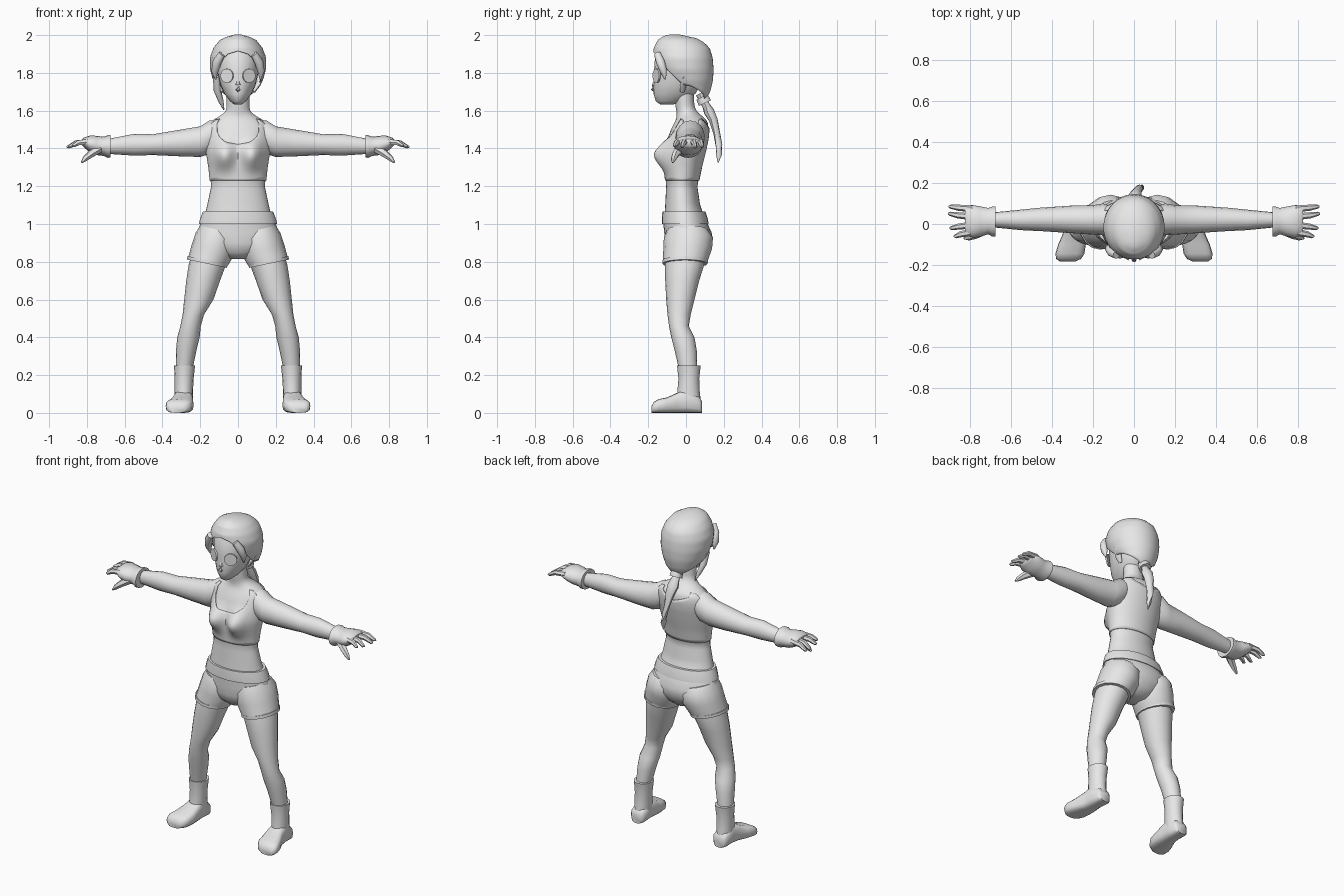
import bpy, bmesh, math
from mathutils import Vector

GREY = bpy.data.materials.new("plain_grey")
GREY.diffuse_color = (0.8, 0.8, 0.8, 1)


def finish(name, bm, mirror=False, solid=0, angle=50):
    bmesh.ops.recalc_face_normals(bm, faces=bm.faces)
    me = bpy.data.meshes.new(name)
    bm.to_mesh(me)
    bm.free()
    me.materials.append(GREY)
    ob = bpy.data.objects.new(name, me)
    bpy.context.collection.objects.link(ob)
    bpy.context.view_layer.objects.active = ob
    ob.select_set(True)
    bpy.ops.object.shade_smooth_by_angle(angle=math.radians(angle))
    ob.select_set(False)
    if solid:
        m = ob.modifiers.new("thickness", 'SOLIDIFY')
        m.thickness, m.offset = solid, 1
    if mirror:
        ob.modifiers.new("mirror", 'MIRROR')
    return ob


def skin(name, rows, caps=(True, True), **kw):
    """Bridge closed rows of points into a surface."""
    bm = bmesh.new()
    vs = [[bm.verts.new(p) for p in r] for r in rows]
    n = len(vs[0])
    for a, b in zip(vs, vs[1:]):
        for i in range(n):
            bm.faces.new((a[i], a[(i + 1) % n], b[(i + 1) % n], b[i]))
    for row, cap in zip((vs[0], vs[-1]), caps):
        if cap:
            bm.faces.new(row)
    return finish(name, bm, **kw)


def loft(name, axis, rings, n=16, power=1, tilt=0, **kw):
    """Rings are (position on axis, low a, high a, low b, high b)."""
    def bend(t):
        return math.copysign(abs(t) ** power, t)
    rows = []
    for p, a0, a1, b0, b1 in rings:
        row = []
        for i in range(n):
            t = 2 * math.pi * i / n
            c, s = bend(math.cos(t)), bend(math.sin(t))
            a, b = (a0 + a1) / 2 + c * (a1 - a0) / 2, (b0 + b1) / 2 + s * (b1 - b0) / 2
            row.append({'z': (a, b, p + tilt * c), 'x': (p, a, b), 'y': (a, p, b)}[axis])
        rows.append(row)
    return skin(name, rows, **kw)


def tube(name, pts, n=8, flat=1, **kw):
    """Tapered tube through (x, y, z, radius) points."""
    rows = []
    for i, p in enumerate(pts):
        d = Vector(pts[min(i + 1, len(pts) - 1)][:3]) - Vector(pts[max(i - 1, 0)][:3])
        q = d.to_track_quat('Z', 'Y')
        rows.append([Vector(p[:3]) + q @ Vector((p[3] * math.cos(2 * math.pi * k / n),
                     flat * p[3] * math.sin(2 * math.pi * k / n), 0)) for k in range(n)])
    return skin(name, rows, **kw)


def lerp(table, t):
    if t <= table[0][0]:
        return table[0][1:]
    for a, b in zip(table, table[1:]):
        if t <= b[0]:
            f = (t - a[0]) / (b[0] - a[0])
            return [u + (v - u) * f for u, v in zip(a[1:], b[1:])]
    return table[-1][1:]


def point(profile, ang, z, off=0, bust=0):
    """Point on a (z, half width, front y, back y) body; angle 0 faces front."""
    w, f, b = lerp(profile, z)
    x = (w + off) * math.sin(ang)
    y = (f + b) / 2 - ((b - f) / 2 + off) * math.cos(ang)
    if bust and math.cos(ang) > 0:
        y -= bust * math.exp(-((abs(x) - .075) / .052) ** 2 - ((z - 1.365) / .07) ** 2)
    return (x, y, z)


def sheet(name, profile, lo, hi, rows=16, n=48, off=0, bust=0, caps=(False, False), **kw):
    """Body surface between two edge heights that vary with angle in degrees."""
    out = []
    for r in range(rows + 1):
        row = []
        for i in range(n):
            d = 360 * i / n
            e = min(d, 360 - d)
            a, b = lerp(lo, e)[0], lerp(hi, e)[0]
            row.append(point(profile, math.radians(d), a + (b - a) * r / rows, off, bust))
        out.append(row)
    return skin(name, out, caps=caps, **kw)


# torso, neck and sleeveless top
body = [(1.03, .18, -.115, .10), (1.1, .163, -.11, .075), (1.2, .142, -.105, .06),
        (1.3, .152, -.11, .08), (1.38, .165, -.11, .10), (1.45, .172, -.095, .115),
        (1.5, .168, -.08, .12), (1.54, .152, -.06, .115), (1.56, .115, -.05, .10),
        (1.59, .068, -.05, .062), (1.62, .06, -.055, .045), (1.7, .06, -.06, .04)]
sheet("torso", body, [(0, 1.03)], [(0, 1.7)], rows=40, n=32, bust=.065, caps=(True, True))
sheet("tank_top", body, [(0, 1.23)],
      [(0, 1.42), (22, 1.43), (38, 1.47), (48, 1.555), (62, 1.55), (72, 1.47), (90, 1.42),
       (108, 1.47), (118, 1.55), (135, 1.555), (148, 1.53), (180, 1.50)],
      n=72, bust=.065, solid=.005)

# shorts
loft("shorts_hips", 'z', [(1.03, -.195, .195, -.12, .105), (1.0, -.2, .2, -.12, .115),
     (.95, -.218, .218, -.115, .138), (.9, -.215, .215, -.115, .135),
     (.85, -.14, .14, -.1, .11), (.815, -.06, .06, -.06, .07)], n=24)
loft("shorts_legs", 'z', [(.97, .02, .2, -.1, .115), (.93, .005, .225, -.117, .143),
     (.87, .012, .245, -.12, .138), (.795, .058, .265, -.122, .112)], tilt=.022, mirror=True)
loft("shorts_hem", 'z', [(.808, .055, .267, -.125, .117), (.79, .058, .27, -.125, .114)],
     tilt=.022, mirror=True)
loft("waistband", 'z', [(1.0, -.208, .208, -.128, .12), (1.03, -.2, .2, -.128, .115),
     (1.066, -.186, .186, -.125, .103)], n=24)

# legs
loft("legs", 'z', [(.86, .03, .24, -.105, .1), (.78, .065, .262, -.112, .095),
     (.7, .095, .274, -.11, .07), (.6, .13, .285, -.105, .045), (.52, .18, .293, -.098, .025),
     (.46, .197, .305, -.09, .015), (.4, .203, .322, -.078, .045), (.33, .22, .328, -.06, .057),
     (.22, .243, .33, -.035, .06)], mirror=True)

# boots
loft("boot_shafts", 'z', [(.05, .24, .335, -.05, .08), (.12, .238, .335, -.045, .072),
     (.18, .235, .335, -.04, .07), (.235, .229, .338, -.046, .076),
     (.25, .227, .34, -.047, .078)], mirror=True)
loft("boot_feet", 'y', [(.085, .255, .32, 0, .06), (.07, .24, .335, 0, .085),
     (0, .24, .338, 0, .125), (-.05, .237, .348, 0, .105), (-.1, .235, .37, 0, .082),
     (-.145, .242, .383, 0, .073), (-.17, .258, .38, 0, .058), (-.183, .285, .36, 0, .035)],
     power=.65, mirror=True)

# arms and gloves
loft("arms", 'x', [(.09, -.03, .08, 1.42, 1.55), (.15, -.055, .1, 1.37, 1.548),
     (.2, -.052, .092, 1.355, 1.517), (.3, -.045, .09, 1.358, 1.5),
     (.45, -.035, .08, 1.365, 1.475), (.55, -.03, .07, 1.362, 1.477),
     (.7, -.015, .055, 1.372, 1.448)], mirror=True)
loft("gloves", 'x', [(.675, -.06, .085, 1.352, 1.47), (.69, -.062, .085, 1.35, 1.47),
     (.71, -.05, .078, 1.36, 1.462), (.75, -.062, .086, 1.365, 1.467),
     (.785, -.068, .092, 1.38, 1.468), (.815, -.055, .09, 1.405, 1.458),
     (.825, -.045, .08, 1.415, 1.45)], mirror=True)
for i, (y0, x1, y1, z1) in enumerate([(.074, .905, .085, 1.41), (.035, .908, .05, 1.408),
                                      (-.005, .9, -.02, 1.41), (-.04, .88, -.06, 1.415)]):
    tube("fingers_%d" % (i + 1), [(.79, y0, 1.435, .017), ((.81 + x1) / 2, (y0 + y1) / 2, 1.43, .015),
         (x1 - .01, y1, z1, .01), (x1, y1, z1, .004)], n=6, mirror=True)
tube("thumbs", [(.735, -.03, 1.40, .026), (.78, -.055, 1.37, .02), (.81, -.066, 1.345, .015),
     (.828, -.07, 1.325, .005)], n=6, mirror=True)

# head
loft("head", 'z', [(1.632, -.02, .02, -.135, -.07), (1.65, -.042, .042, -.16, 0),
     (1.69, -.073, .073, -.172, .05), (1.74, -.094, .094, -.172, .08),
     (1.8, -.108, .108, -.17, .1), (1.87, -.115, .115, -.165, .11),
     (1.94, -.1, .1, -.13, .1)], n=24)
tube("nose", [(0, -.155, 1.77, .008), (0, -.17, 1.735, .014), (0, -.175, 1.712, .013),
     (0, -.165, 1.70, .005)], n=6)
tube("ears", [(.085, -.02, 1.70, .012), (.105, -.015, 1.735, .02), (.118, -.005, 1.775, .022),
     (.115, .005, 1.8, .01)], flat=.6, mirror=True)

# eye plates
bm = bmesh.new()
bmesh.ops.create_cone(bm, segments=20, radius1=.037, radius2=.037, depth=.009, cap_ends=True)
for v in bm.verts:
    x, h, z = v.co.x, v.co.z, v.co.y
    t = math.radians(28)
    v.co = (.058 + x * math.cos(t) + h * math.sin(t), -.156 + x * math.sin(t) - h * math.cos(t),
            1.785 + z)
finish("eyes", bm, mirror=True)

# hair cap with a parted fringe
hair = [(1.64, .05, -.01, .085), (1.7, .095, -.06, .122), (1.76, .125, -.12, .137),
        (1.82, .142, -.155, .14), (1.88, .143, -.17, .135), (1.93, .124, -.165, .12),
        (1.97, .092, -.145, .075), (1.99, .05, -.115, .02), (1.996, .02, -.09, -.03)]
sheet("hair", hair, [(0, 1.915), (22, 1.90), (40, 1.86), (55, 1.81), (75, 1.74), (95, 1.73),
      (120, 1.70), (180, 1.64)], [(0, 1.996)], rows=20, caps=(False, True), solid=.006)

# loose locks, hair tie and ponytail
tube("side_locks", [(.085, -.15, 1.9, .02), (.11, -.135, 1.86, .024), (.122, -.12, 1.81, .02),
     (.118, -.11, 1.765, .004)], mirror=True)
tube("neck_lock", [(-.115, -.04, 1.78, .02), (-.11, -.02, 1.71, .02), (-.09, .0, 1.65, .014),
     (-.075, .015, 1.605, .003)])
tube("hair_tie", [(0, .085, 1.672, .035), (0, .1, 1.64, .037)], n=10)
tube("ponytail", [(0, .07, 1.69, .025), (0, .105, 1.63, .026), (.003, .122, 1.595, .036),
     (.01, .145, 1.55, .03), (.018, .163, 1.48, .021), (.028, .174, 1.42, .02),
     (.035, .175, 1.37, .018), (.038, .17, 1.325, .003)], flat=.8)
